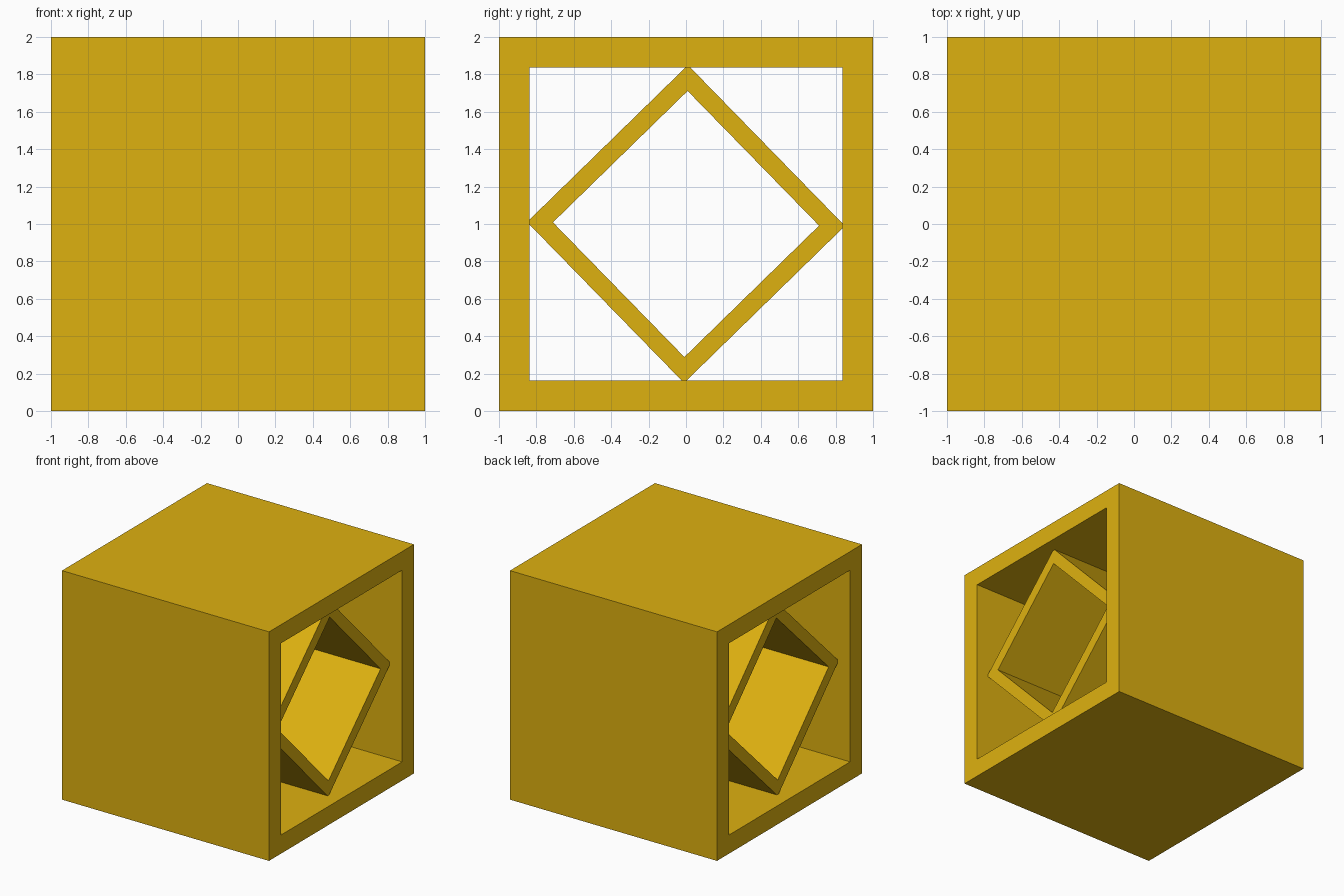
import bpy, bmesh, math

if "Cube" in bpy.data.objects:
    bpy.data.objects.remove(bpy.data.objects["Cube"])

gold = bpy.data.materials.new("golden yellow")
gold.diffuse_color = (0.73, 0.44, 0.005, 1)
gold.use_nodes = True
gold.node_tree.nodes["Principled BSDF"].inputs["Base Color"].default_value = gold.diffuse_color


def square_tube(name, half_length, outer, inner, angle):
    """Open square tube along x, turned about its own axis."""
    bm = bmesh.new()
    rings = []
    for x, r in ((-half_length, outer), (half_length, outer),
                 (half_length, inner), (-half_length, inner)):
        ring = []
        for i in range(4):
            a = angle + math.radians(45 + 90 * i)
            d = r * math.sqrt(2)
            ring.append(bm.verts.new((x, d * math.cos(a), d * math.sin(a))))
        rings.append(ring)
    # outside, front rim, inside, back rim
    for k in range(4):
        a, b = rings[k], rings[(k + 1) % 4]
        for i in range(4):
            j = (i + 1) % 4
            bm.faces.new((a[i], a[j], b[j], b[i]))
    bmesh.ops.recalc_face_normals(bm, faces=bm.faces)
    mesh = bpy.data.meshes.new(name)
    bm.to_mesh(mesh)
    bm.free()
    mesh.materials.append(gold)
    obj = bpy.data.objects.new(name, mesh)
    obj.location.z = 1
    bpy.context.collection.objects.link(obj)
    return obj


# Outer cube shell, open at both x ends
square_tube("outer_frame", 1.0, 1.0, 0.837, 0)
# Inner diamond tube, slightly recessed, corners touching the shell
square_tube("inner_diamond", 0.88, 0.601, 0.503, math.radians(44.3))
